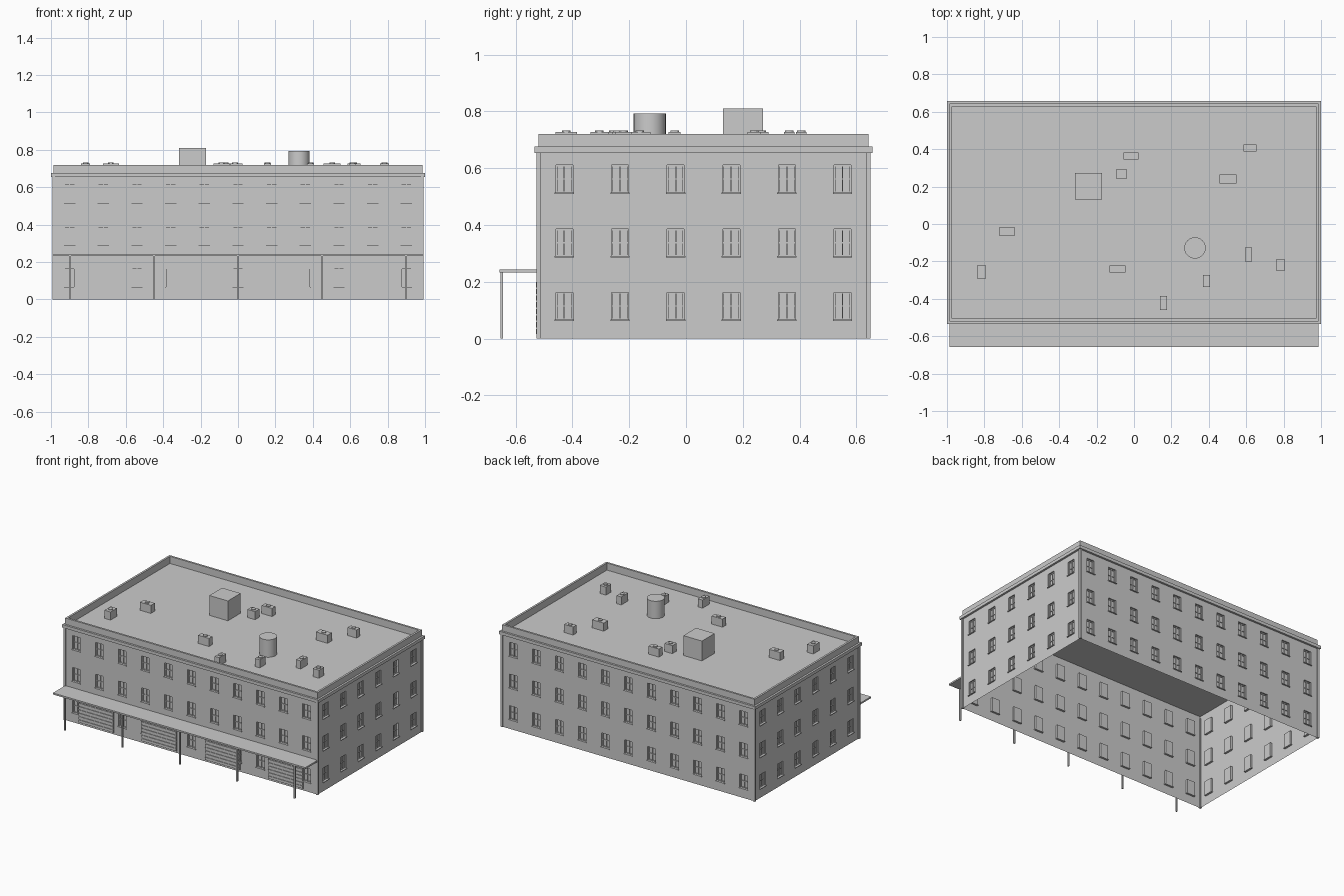
import bpy, bmesh
from mathutils import Vector, Matrix

if "Cube" in bpy.data.objects:
    bpy.data.objects.remove(bpy.data.objects["Cube"])

grey = bpy.data.materials.new("light_grey")
grey.diffuse_color = (0.6, 0.6, 0.6, 1)
grey.use_nodes = True
grey.node_tree.nodes["Principled BSDF"].inputs["Base Color"].default_value = grey.diffuse_color

# overall sizes
WX, Y0, Y1 = 0.986, -0.52, 0.643
CY, HY = (Y0 + Y1) / 2, (Y1 - Y0) / 2
ROOF, TOP = 0.67, 0.72
Z = Vector((0, 0, 1))


def finish(name, bm, recalc=True):
    bmesh.ops.remove_doubles(bm, verts=bm.verts, dist=1e-6) if not recalc else None
    if recalc:
        bmesh.ops.recalc_face_normals(bm, faces=bm.faces)
    me = bpy.data.meshes.new(name)
    bm.to_mesh(me)
    bm.free()
    me.materials.append(grey)
    ob = bpy.data.objects.new(name, me)
    bpy.context.collection.objects.link(ob)
    return ob


def add_box(bm, lo, hi, mat=Matrix()):
    lo, hi = Vector(lo), Vector(hi)
    m = mat @ Matrix.Translation((lo + hi) / 2) @ Matrix.Diagonal((*(hi - lo), 1))
    bmesh.ops.create_cube(bm, size=1, matrix=m)


def add_cyl(bm, x, y, r, z0, z1, n):
    bmesh.ops.create_cone(bm, cap_ends=True, segments=n, radius1=r, radius2=r, depth=z1 - z0,
                          matrix=Matrix.Translation((x, y, (z0 + z1) / 2)))


def ring(name, out, thick, z0, z1):
    """Rectangular ring around the building, 'out' beyond the wall plane."""
    bm = bmesh.new()
    loops = []
    for o, z in ((out, z0), (out, z1), (out - thick, z1), (out - thick, z0)):
        loops.append([bm.verts.new((sx * (WX + o), CY + sy * (HY + o), z))
                      for sx, sy in ((-1, -1), (1, -1), (1, 1), (-1, 1))])
    for a in range(4):
        p, q = loops[a], loops[(a + 1) % 4]
        for i in range(4):
            j = (i + 1) % 4
            bm.faces.new((p[i], p[j], q[j], q[i]))
    finish(name, bm)


# walls with recessed windows
WW, DEPTH = 0.03, 0.014                      # half window width, recess depth
FLOORS = [(0.066, 0.163), (0.289, 0.386), (0.513, 0.611)]


def wall(name, centre, normal, half, columns):
    n = Vector(normal)
    u = Z.cross(n)
    # local frame: x along wall, y outward, z up
    mat = Matrix.Translation(centre) @ Matrix((u, n, Z)).transposed().to_4x4()
    us = [-half] + [e for c in columns for e in (c - WW, c + WW)] + [half]
    zs = [0] + [e for f in FLOORS for e in f] + [ROOF]
    bm = bmesh.new()

    def quad(*pts):
        bm.faces.new([bm.verts.new(mat @ Vector(p)) for p in pts])

    for i, (a, b) in enumerate(zip(us, us[1:])):
        for j, (c, d) in enumerate(zip(zs, zs[1:])):
            window = i % 2 and j % 2
            y = -DEPTH if window else 0
            quad((a, y, c), (b, y, c), (b, y, d), (a, y, d))
            if window:                       # reveals around the pane
                quad((a, 0, c), (b, 0, c), (b, y, c), (a, y, c))
                quad((a, y, d), (b, y, d), (b, 0, d), (a, 0, d))
                quad((a, 0, c), (a, y, c), (a, y, d), (a, 0, d))
                quad((b, y, c), (b, 0, c), (b, 0, d), (b, y, d))
    finish(name + "_wall", bm, False)

    # frames, glazing bars and sills
    fr, sill = bmesh.new(), bmesh.new()
    t, y0, y1 = 0.005, -DEPTH, -DEPTH + 0.006
    for x in columns:
        for c, d in FLOORS:
            m = (c + d) / 2
            for a in (x - WW, x - t / 2, x + WW - t):
                add_box(fr, (a, y0, c), (a + t, y1, d), mat)
            for b in (c, m - t / 2, d - t):
                add_box(fr, (x - WW, y0, b), (x + WW, y1 - 0.001, b + t), mat)
            add_box(sill, (x - 0.034, -DEPTH, c - 0.004), (x + 0.034, 0.007, c + 0.001), mat)
    finish(name + "_window_frames", fr)
    finish(name + "_window_sills", sill)


long_cols = [0.18 * i for i in range(-5, 6)]
side_cols = [0.196 * (i - 2.5) for i in range(6)]
wall("front", (0, Y0, 0), (0, -1, 0), WX, long_cols)
wall("back", (0, Y1, 0), (0, 1, 0), WX, long_cols)
wall("right", (WX, CY, 0), (1, 0, 0), HY, side_cols)
wall("left", (-WX, CY, 0), (-1, 0, 0), HY, side_cols)

# roof sheet, parapet and cornice
bm = bmesh.new()
bm.faces.new([bm.verts.new((x, y, ROOF)) for x, y in ((-WX, Y0), (WX, Y0), (WX, Y1), (-WX, Y1))])
finish("roof", bm, False)
ring("parapet", 0, 0.014, ROOF, TOP)
ring("cornice", 0.014, 0.014, 0.654, 0.676)

# corner pilasters
bm = bmesh.new()
for x in (-WX, WX):
    for y in (Y0, Y1):
        add_box(bm, (x - 0.007, y - 0.007, 0), (x + 0.007, y + 0.007, 0.654))
finish("corner_pilasters", bm)

# roller doors with slats
bm = bmesh.new()
for x in (-0.74, -0.248, 0.248, 0.74):
    add_box(bm, (x - 0.136, Y0 - 0.005, 0.013), (x + 0.136, Y0, 0.205))
    for k in range(8):
        z = 0.016 + k * 0.0235
        add_box(bm, (x - 0.134, Y0 - 0.009, z), (x + 0.134, Y0 - 0.004, z + 0.018))
finish("loading_doors", bm)

# canopy on posts
bm = bmesh.new()
add_box(bm, (-WX, -0.657, 0.232), (WX, Y0, 0.243))
finish("canopy", bm)
bm = bmesh.new()
for i in range(-2, 3):
    add_box(bm, (i * 0.449 - 0.005, -0.654, 0), (i * 0.449 + 0.005, -0.645, 0.233))
finish("canopy_posts", bm)

# rooftop stair house and water tank
bm = bmesh.new()
add_box(bm, (-0.315, 0.13, ROOF), (-0.17, 0.272, 0.81))
finish("stair_house", bm)
bm = bmesh.new()
add_cyl(bm, 0.326, -0.128, 0.057, ROOF, 0.793, 24)
tank = finish("water_tank", bm)
bpy.context.view_layer.objects.active = tank
tank.select_set(True)
bpy.ops.object.shade_smooth_by_angle()

# rooftop ventilation units: centre x, y, width, depth
units = [(-0.016, 0.364, 0.08, 0.038), (-0.067, 0.267, 0.06, 0.048), (-0.68, -0.04, 0.085, 0.043),
         (-0.088, -0.24, 0.085, 0.037), (-0.815, -0.257, 0.048, 0.07), (0.158, -0.422, 0.037, 0.075),
         (0.388, -0.305, 0.037, 0.064), (0.612, -0.163, 0.037, 0.075), (0.783, -0.22, 0.048, 0.058),
         (0.503, 0.24, 0.09, 0.048), (0.62, 0.406, 0.07, 0.037)]
boxes, fans = bmesh.new(), bmesh.new()
for x, y, w, d in units:
    add_box(boxes, (x - w / 2, y - d / 2, ROOF), (x + w / 2, y + d / 2, 0.727))
    add_cyl(fans, x, y, 0.015, 0.726, 0.733, 12)
finish("ventilation_units", boxes)
finish("ventilation_fans", fans)
